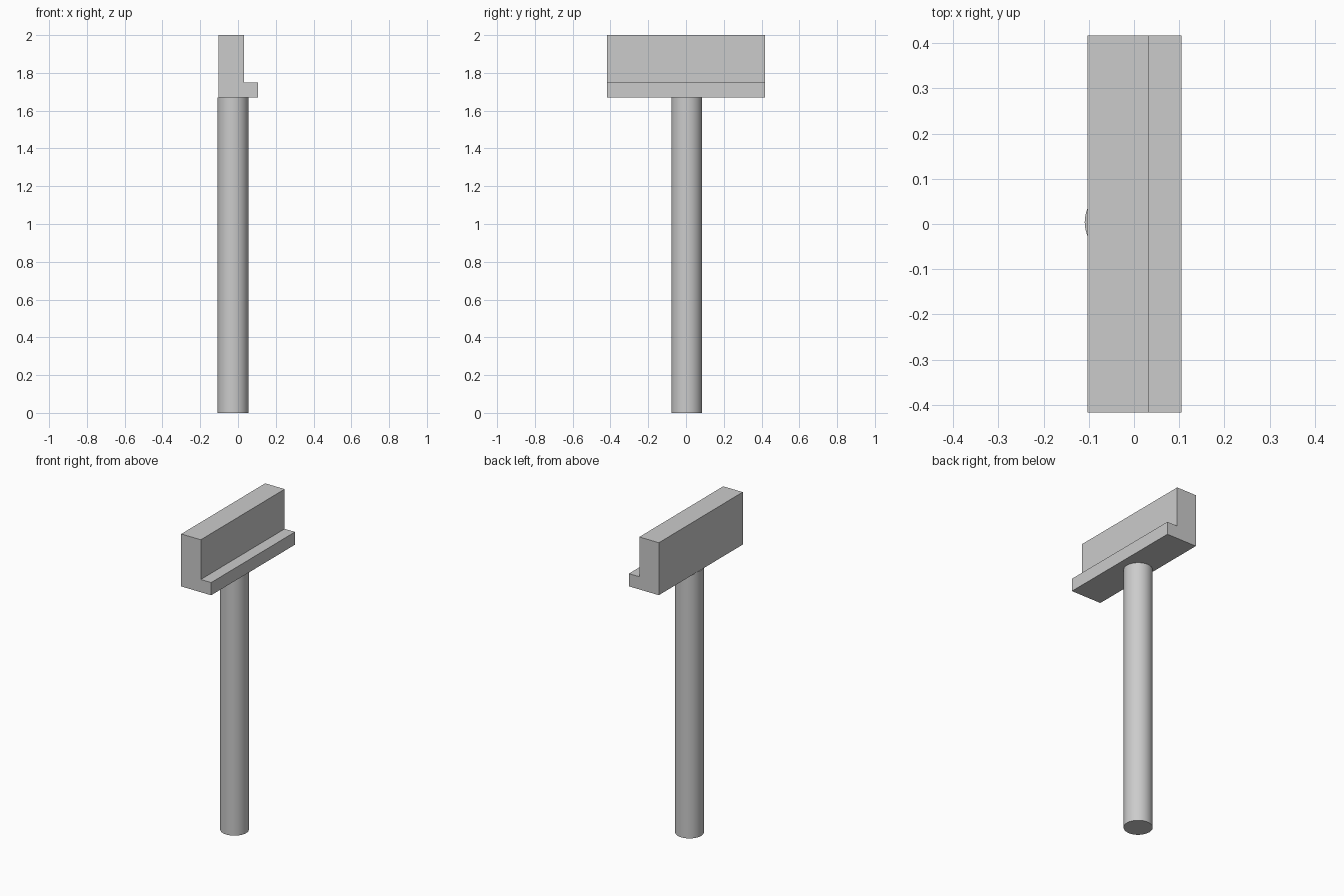
import bpy, bmesh

if "Cube" in bpy.data.objects:
    bpy.data.objects.remove(bpy.data.objects["Cube"])

# Head: L-shaped profile in x/z, extruded along y
profile = [(-0.103, 1.67), (0.105, 1.67), (0.105, 1.75),
           (0.033, 1.75), (0.033, 2.0), (-0.103, 2.0)]
half_length = 0.417
bm = bmesh.new()
face = bm.faces.new([bm.verts.new((x, -half_length, z)) for x, z in profile])
ext = bmesh.ops.extrude_face_region(bm, geom=[face])
moved = [v for v in ext["geom"] if isinstance(v, bmesh.types.BMVert)]
bmesh.ops.translate(bm, verts=moved, vec=(0, 2 * half_length, 0))
bmesh.ops.recalc_face_normals(bm, faces=bm.faces)
mesh = bpy.data.meshes.new("head")
bm.to_mesh(mesh)
bm.free()
head = bpy.data.objects.new("head", mesh)
bpy.context.collection.objects.link(head)

# Handle: round shaft, set slightly back under the head
height = 1.67
bpy.ops.mesh.primitive_cylinder_add(vertices=32, radius=0.082, depth=height,
                                    location=(-0.027, 0.004, height / 2))
handle = bpy.context.object
handle.name = "handle"
bpy.ops.object.shade_smooth_by_angle()
